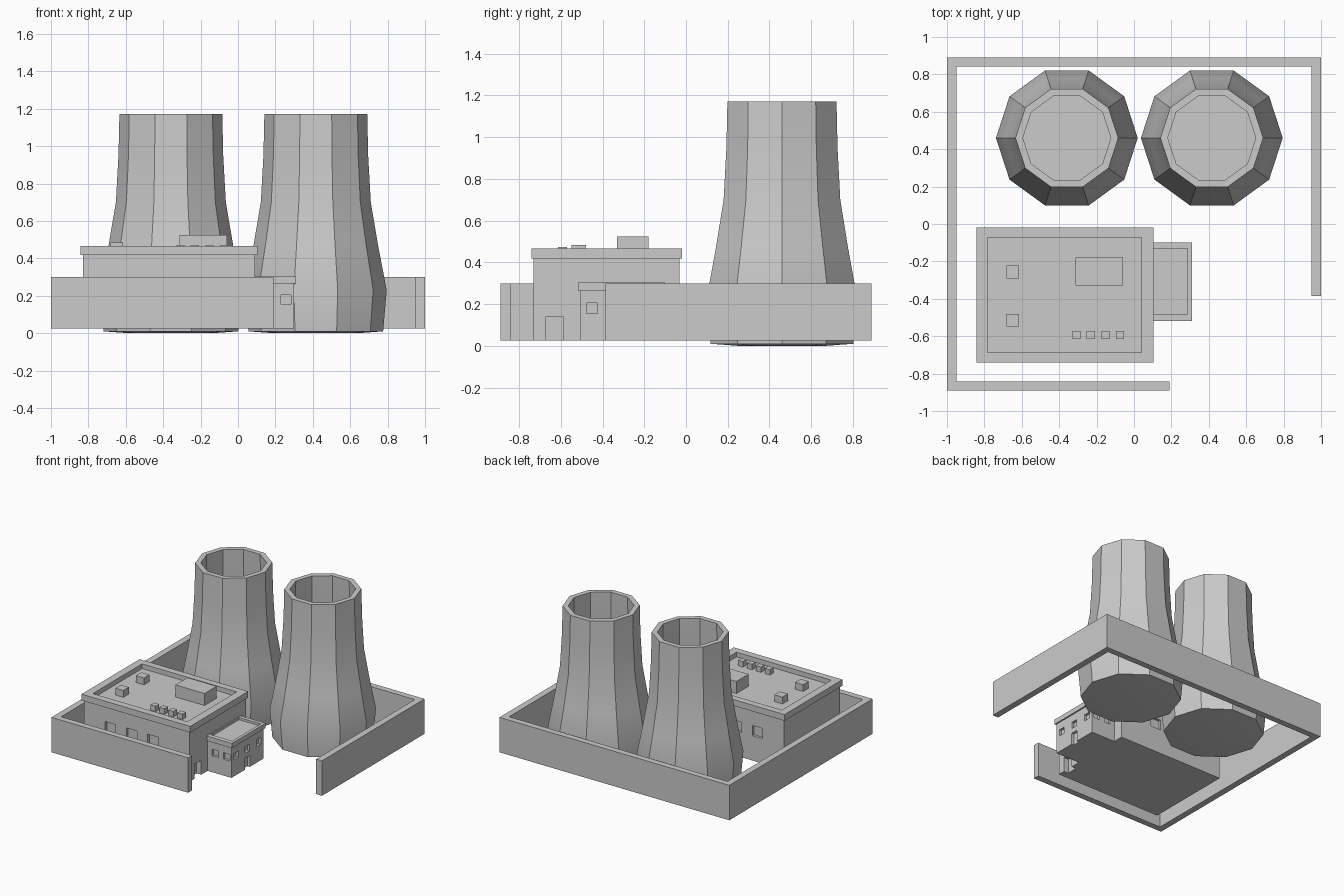
import bpy, bmesh, math
from mathutils import Matrix, Vector

if "Cube" in bpy.data.objects:
    bpy.data.objects.remove(bpy.data.objects["Cube"])


def finish(bm, name):
    bmesh.ops.recalc_face_normals(bm, faces=bm.faces)
    me = bpy.data.meshes.new(name)
    bm.to_mesh(me)
    bm.free()
    ob = bpy.data.objects.new(name, me)
    bpy.context.collection.objects.link(ob)
    return ob


def boxes(name, items):
    """One object from (x0, x1, y0, y1, z0, z1) boxes."""
    bm = bmesh.new()
    for x0, x1, y0, y1, z0, z1 in items:
        mat = Matrix.Translation(((x0 + x1) / 2, (y0 + y1) / 2, (z0 + z1) / 2)) \
            @ Matrix.Diagonal((x1 - x0, y1 - y0, z1 - z0, 1))
        bmesh.ops.create_cube(bm, size=1, matrix=mat)
    return finish(bm, name)


def skin(name, rings):
    """Closed solid bridging equal-sized rings of points, capped at both ends."""
    bm = bmesh.new()
    loops = [[bm.verts.new(p) for p in r] for r in rings]
    n = len(loops[0])
    for a, b in zip(loops, loops[1:]):
        for i in range(n):
            j = (i + 1) % n
            bm.faces.new((a[i], a[j], b[j], b[i]))
    bm.faces.new(loops[0])
    bm.faces.new(loops[-1])
    return finish(bm, name)


def rect(x0, x1, y0, y1, z):
    return [(x0, y0, z), (x1, y0, z), (x1, y1, z), (x0, y1, z)]


def tray(name, outer, inner, z0, z1, floor):
    return skin(name, [rect(*outer, z0), rect(*outer, z1), rect(*inner, z1), rect(*inner, floor)])


def carve(ob, cuts):
    cutter = boxes(ob.name + "_cutter", cuts)
    cutter.hide_render = True
    cutter.hide_viewport = True
    mod = ob.modifiers.new("openings", 'BOOLEAN')
    mod.operation = 'DIFFERENCE'
    mod.solver = 'EXACT'
    mod.object = cutter
    bpy.context.view_layer.objects.active = ob
    bpy.ops.object.modifier_apply(modifier=mod.name)
    bpy.data.objects.remove(cutter)


BASE = 0.025

# Perimeter wall, open at the front right corner
outline = [(0.19, -0.89), (-1, -0.89), (-1, 0.89), (1, 0.89), (1, -0.385),
           (0.95, -0.385), (0.95, 0.842), (-0.95, 0.842), (-0.95, -0.842), (0.19, -0.842)]
skin("perimeter_wall", [[(x, y, z) for x, y in outline] for z in (BASE, 0.3)])

# Cooling towers: outer flare, rim, hollow inside
profile = [(0.22, 0.0), (0.36, 0.01), (0.379, 0.23), (0.333, 0.47), (0.294, 0.7), (0.28, 0.95),
           (0.275, 1.172), (0.235, 1.172), (0.24, 0.95), (0.255, 0.7), (0.293, 0.47), (0.33, 0.23), (0.31, 0.04)]
for side, cx in (("left", -0.359), ("right", 0.416)):
    rings = [[(cx + r * math.cos(k * math.pi / 5), 0.46 + r * math.sin(k * math.pi / 5), z)
              for k in range(10)] for r, z in profile]
    tower = skin("cooling_tower_" + side, rings)
    bpy.ops.object.select_all(action='DESELECT')
    tower.select_set(True)
    bpy.context.view_layer.objects.active = tower
    bpy.ops.object.shade_smooth_by_angle(angle=math.radians(25))

# Main hall with recessed windows front and back and a side door
D = 0.02
hall = boxes("main_hall", [(-0.829, 0.091, -0.73, -0.031, BASE, 0.43)])
cuts = [(0.091 - 0.04, 0.2, -0.673, -0.587, BASE - 0.05, 0.139)]
for x in (-0.6, -0.415, -0.23):
    cuts.append((x - 0.045, x + 0.045, -0.8, -0.73 + D, 0.22, 0.3))
    cuts.append((x - 0.045, x + 0.045, -0.031 - D, 0.05, 0.22, 0.3))
carve(hall, cuts)
tray("main_roof", (-0.843, 0.103, -0.741, -0.02), (-0.783, 0.04, -0.686, -0.073), 0.418, 0.467, 0.43)

# Annex with small windows and a door
annex = boxes("annex", [(0.085, 0.299, -0.508, -0.112, BASE, 0.275)])
cuts = [(0.299 - D, 0.4, -0.34, -0.28, BASE - 0.05, 0.115)]
for y in (-0.45, -0.31, -0.17):
    cuts.append((0.299 - D, 0.4, y - 0.027, y + 0.027, 0.154, 0.205))
for x in (0.157, 0.257):
    cuts.append((x - 0.027, x + 0.027, -0.6, -0.508 + D, 0.154, 0.205))
    cuts.append((x - 0.027, x + 0.027, -0.112 - D, 0, 0.154, 0.205))
carve(annex, cuts)
tray("annex_roof", (0.085, 0.31, -0.518, -0.1), (0.1, 0.287, -0.482, -0.13), 0.265, 0.303, 0.285)

# Rooftop equipment
boxes("roof_plant_room", [(-0.313, -0.06, -0.33, -0.18, 0.425, 0.525)])
boxes("roof_hatches", [(-0.683, -0.614, y, y + 0.069, 0.425, 0.484) for y in (-0.292, -0.549)])
boxes("roof_vents", [(x - 0.022, x + 0.022, -0.614, -0.571, 0.425, 0.473)
                     for x in (-0.308, -0.231, -0.153, -0.075)])
